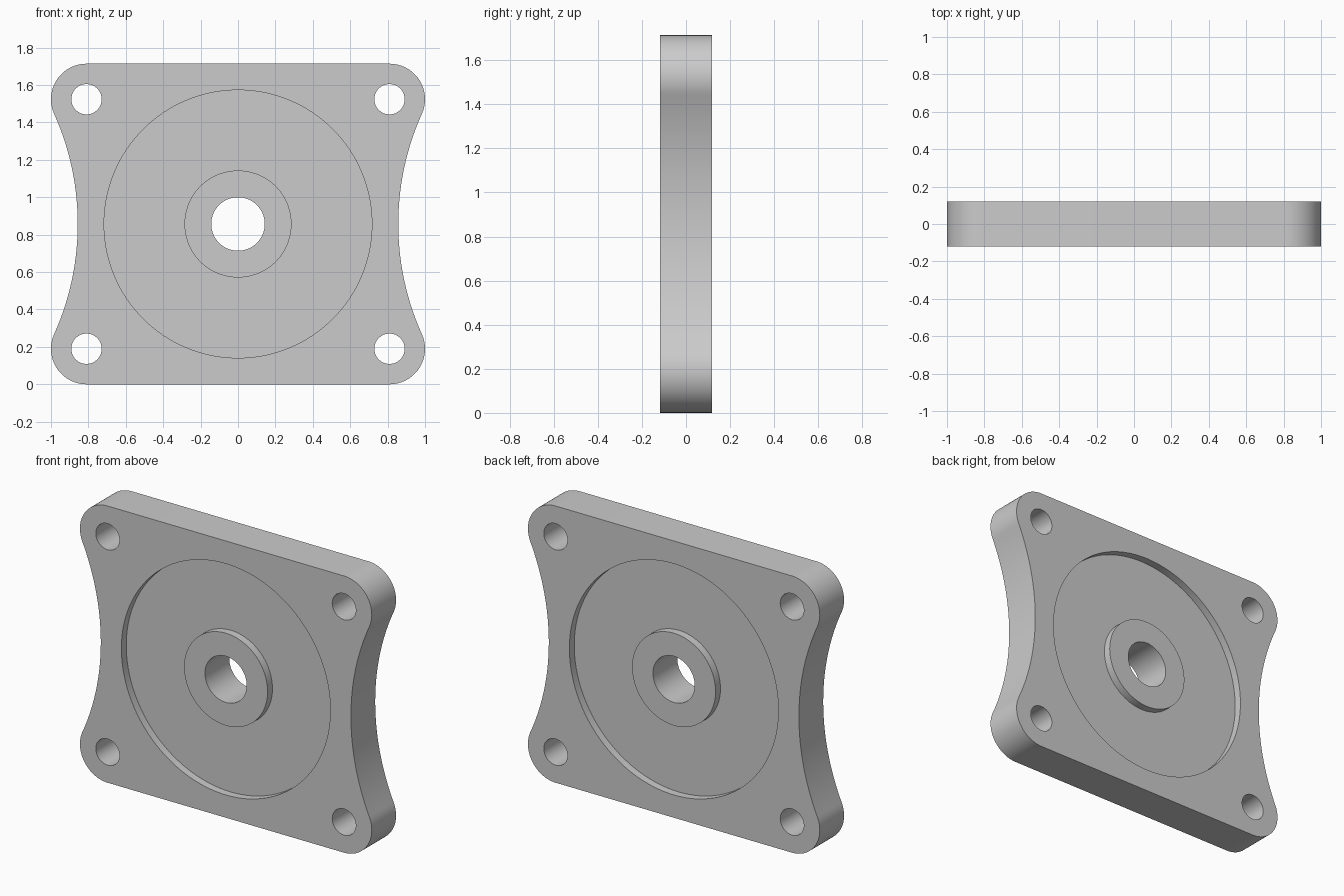
import bpy
import bmesh
from math import atan2, cos, pi, radians, sin

cube = bpy.data.objects.get("Cube")
if cube:
    bpy.data.objects.remove(cube, do_unlink=True)

# Main dimensions
MID_Z = 0.857
HALF_THICK = 0.119
RECESS_DEPTH = 0.048
CORNER_X, CORNER_Z, CORNER_R = 0.81, 0.667, 0.19
WAIST_X = 0.857

grey = bpy.data.materials.new("machined_grey")
grey.use_nodes = True
colour = (0.6, 0.6, 0.6, 1)
grey.diffuse_color = colour
grey.node_tree.nodes["Principled BSDF"].inputs["Base Color"].default_value = colour


def prism(name, outline, y0, y1):
    """Extrude an x-z outline from y0 to y1."""
    bm = bmesh.new()
    face = bm.faces.new([bm.verts.new((x, y0, z)) for x, z in outline])
    grown = bmesh.ops.extrude_face_region(bm, geom=[face])["geom"]
    verts = [v for v in grown if isinstance(v, bmesh.types.BMVert)]
    bmesh.ops.translate(bm, verts=verts, vec=(0, y1 - y0, 0))
    bmesh.ops.recalc_face_normals(bm, faces=bm.faces)
    mesh = bpy.data.meshes.new(name)
    bm.to_mesh(mesh)
    bm.free()
    mesh.materials.append(grey)
    ob = bpy.data.objects.new(name, mesh)
    bpy.context.collection.objects.link(ob)
    return ob


def arc(cx, cz, r, start, end, steps):
    return [(cx + r * cos(start + (end - start) * i / steps),
             cz + r * sin(start + (end - start) * i / steps))
            for i in range(steps + 1)]


def disc(name, x, z, r, y0, y1, sides=96):
    return prism(name, arc(x, z, r, 0, 2 * pi, sides)[:-1], y0, y1)


def combine(target, tool, operation):
    """Apply a boolean and discard its tool."""
    mod = target.modifiers.new(tool.name, "BOOLEAN")
    mod.operation, mod.object, mod.solver = operation, tool, "EXACT"
    graph = bpy.context.evaluated_depsgraph_get()
    result = bpy.data.meshes.new_from_object(target.evaluated_get(graph))
    target.modifiers.clear()
    target.data = result
    bpy.data.objects.remove(tool, do_unlink=True)


# Outline: concave side arcs tangent to the round corners
offset = WAIST_X - CORNER_X
side_r = (offset**2 + CORNER_Z**2 - CORNER_R**2) / (2 * (CORNER_R - offset))
side_x = WAIST_X + side_r
tangent = atan2(CORNER_Z, side_x - CORNER_X)
right = arc(side_x, 0, side_r, pi + tangent, pi - tangent, 40)
corner = arc(CORNER_X, CORNER_Z, CORNER_R, -tangent, pi / 2, 24)
lower = [(x, -z) for x, z in reversed(corner)]
half = lower + right[1:-1] + corner
outline = half + [(-x, z) for x, z in reversed(half)]
plate = prism("flange_plate", [(x, z + MID_Z) for x, z in outline],
              -HALF_THICK, HALF_THICK)

# Round recess on each face
floor = HALF_THICK - RECESS_DEPTH
for s in (-1, 1):
    combine(plate, disc("recess", 0, MID_Z, 0.716, s * floor, s * 0.3, 128), "DIFFERENCE")

# Central hub, flush with the rim, and its bore
combine(plate, disc("hub", 0, MID_Z, 0.286, -HALF_THICK, HALF_THICK), "UNION")
combine(plate, disc("bore", 0, MID_Z, 0.143, -0.3, 0.3), "DIFFERENCE")

# Bolt holes
for sx in (-1, 1):
    for sz in (-1, 1):
        combine(plate, disc("bolt_hole", sx * CORNER_X, MID_Z + sz * CORNER_Z,
                            0.081, -0.3, 0.3, 64), "DIFFERENCE")

bpy.ops.object.select_all(action="DESELECT")
plate.select_set(True)
bpy.context.view_layer.objects.active = plate
bpy.ops.object.shade_smooth_by_angle(angle=radians(30))
